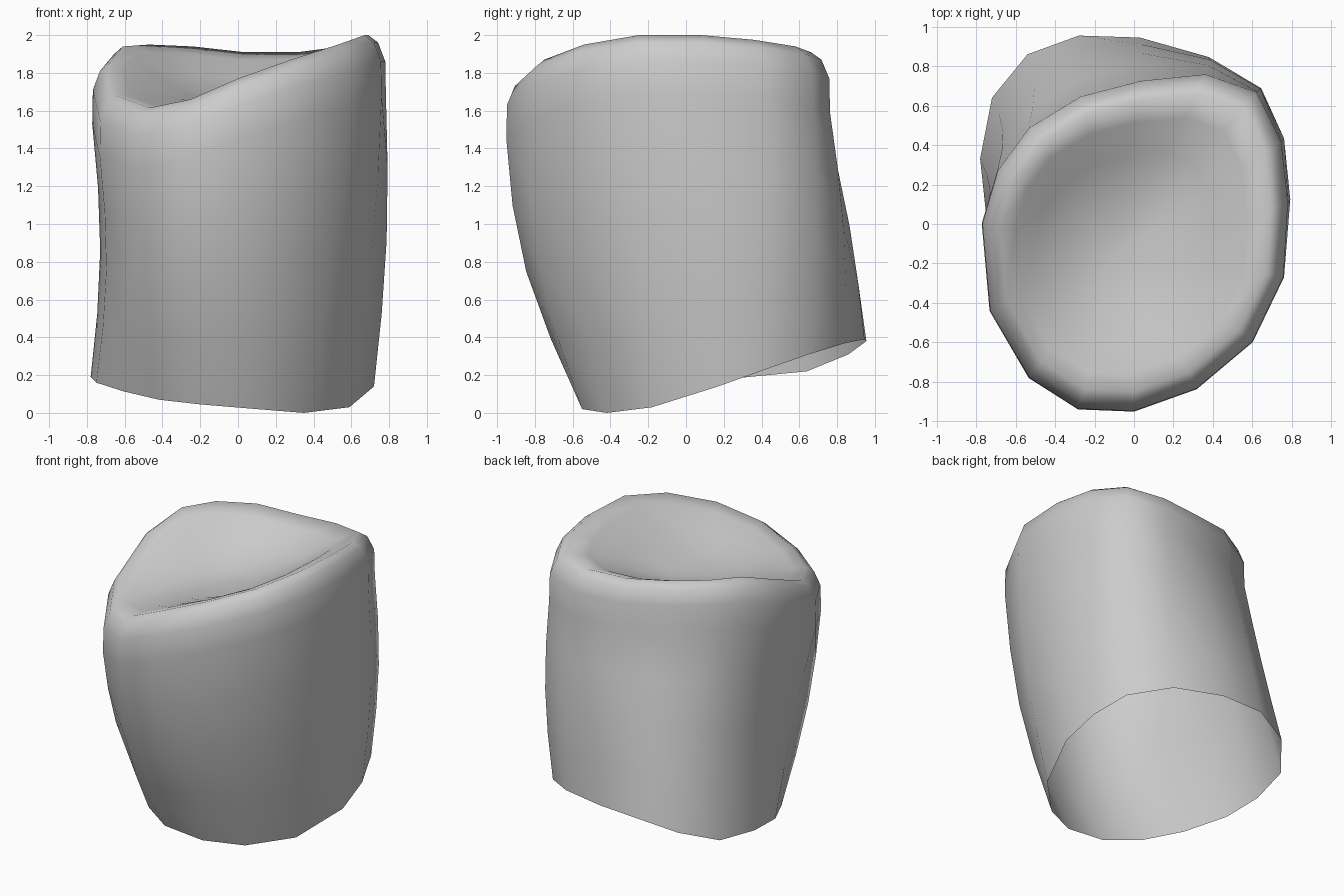
import bpy, bmesh, math
from mathutils import Vector

if "Cube" in bpy.data.objects:
    bpy.data.objects.remove(bpy.data.objects["Cube"])

# slanted lower rim (open end), starting on the left and running round the back
BASE = [(-.78, .33, .19), (-.72, .64, .22), (-.54, .86, .31), (-.28, .955, .38),
        (.03, .945, .39), (.37, .845, .37), (.61, .65, .31), (.70, .42, .23),
        (.72, .17, .14), (.59, -.18, .03), (.35, -.42, 0), (.10, -.55, .02),
        (-.20, -.55, .045), (-.42, -.42, .07), (-.61, -.22, .115), (-.75, .05, .16)]
# wavy crest of the upper lip, same order
CREST = [(-.68, -.01, 1.85), (-.61, .23, 1.94), (-.47, .42, 1.95), (-.24, .56, 1.94),
         (.03, .63, 1.91), (.32, .66, 1.91), (.55, .58, 1.94), (.66, .36, 1.975),
         (.69, .08, 2.0), (.67, -.25, 2.0), (.53, -.54, 1.95), (.28, -.75, 1.87),
         (0, -.85, 1.77), (-.25, -.84, 1.66), (-.47, -.70, 1.615), (-.645, -.40, 1.68)]
CENTRE = Vector((0, -.1, 0))
FLOOR = Vector((-.15, -.2, 1.66))


def lip(scale, drop):
    """Crest ring widened about the centre and lowered."""
    ring = []
    for p in CREST:
        q = CENTRE + (Vector(p) - CENTRE) * scale
        ring.append(Vector((q.x, q.y, p[2] - drop)))
    return ring


def dish(scale, f):
    """Crest ring shrunk towards the dish floor."""
    ring = []
    for p in CREST:
        q = FLOOR + (Vector(p) - FLOOR) * scale
        ring.append(Vector((q.x, q.y, p[2] + (FLOOR.z - p[2]) * f)))
    return ring


# body walls: base to shoulder with a swelling front and a hollow left side
shoulder = lip(1.135, .32)
rings = [[Vector(p) for p in BASE]]
for t in (.25, .5, .75):
    ring = []
    for a, b in zip(rings[0], shoulder):
        p = a.lerp(b, t)
        s = math.sin(math.pi * t)
        p.y += s * (.04 * max(0, b.y) - .1 * max(0, -b.y))
        p.x += s * (.045 * max(0, b.x) + (.06 * max(0, -b.x) if b.y > -.5 else 0))
        ring.append(p)
    rings.append(ring)

# shoulder, rounded lip and shallow dished top
rings += [shoulder, lip(1.13, .14), lip(1.075, .04), lip(1, 0),
          dish(.86, .16), dish(.65, .52), dish(.35, .88)]

bm = bmesh.new()
loops = [[bm.verts.new(p) for p in ring] for ring in rings]
n = len(BASE)
for lo, hi in zip(loops, loops[1:]):
    for i in range(n):
        j = (i + 1) % n
        bm.faces.new((lo[i], hi[i], hi[j], lo[j]))
tip = bm.verts.new(FLOOR)
for i in range(n):
    bm.faces.new((loops[-1][i], tip, loops[-1][(i + 1) % n]))
bmesh.ops.recalc_face_normals(bm, faces=bm.faces)
for f in bm.faces:
    f.smooth = True

mesh = bpy.data.meshes.new("dished_stump")
bm.to_mesh(mesh)
bm.free()
bpy.context.collection.objects.link(bpy.data.objects.new("dished_stump", mesh))
